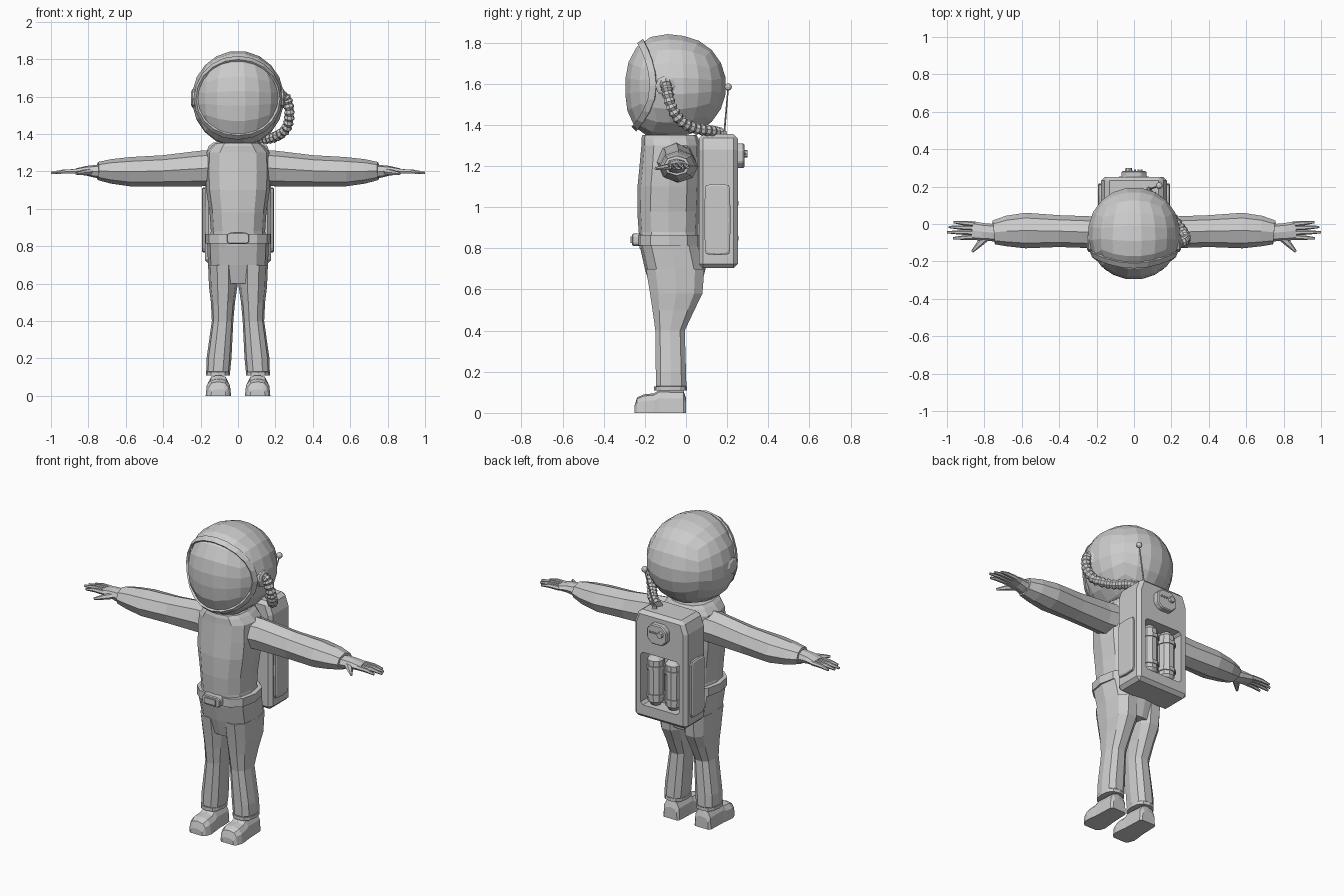
import bpy, bmesh
from math import sin, cos, tan, pi, sqrt
from mathutils import Vector as V

if "Cube" in bpy.data.objects:
    bpy.data.objects.remove(bpy.data.objects["Cube"])


def finish(name, bm, mirror=False):
    bmesh.ops.recalc_face_normals(bm, faces=bm.faces)
    me = bpy.data.meshes.new(name)
    bm.to_mesh(me)
    bm.free()
    ob = bpy.data.objects.new(name, me)
    bpy.context.collection.objects.link(ob)
    if mirror:
        ob.modifiers.new("mirror", 'MIRROR').use_mirror_merge = False
    return ob


def skin(name, rings, mirror=False, closed=False):
    """Bridge a list of point rings with quads; cap the ends unless closed."""
    bm = bmesh.new()
    rs = [[bm.verts.new(p) for p in r] for r in rings]
    n = len(rs[0])
    for a, b in zip(rs, rs[1:] + rs[:1] if closed else rs[1:]):
        for i in range(n):
            bm.faces.new((a[i], a[(i + 1) % n], b[(i + 1) % n], b[i]))
    if not closed:
        bm.faces.new(rs[0])
        bm.faces.new(rs[-1])
    return finish(name, bm, mirror)


def ring(c, u, v, n, p=1.0):
    pts = []
    for i in range(n):
        a = 2 * pi * i / n
        x, y = (abs(f) ** p * (1 if f > 0 else -1) for f in (cos(a), sin(a)))
        pts.append(V(c) + u * x + v * y)
    return pts


def tube(name, stations, n=8, up=(0, 0, 1), mirror=False, p=1.0):
    """Stations are (x, y, z, half width, half height) along a path."""
    pts = [V(s[:3]) for s in stations]
    rings = []
    for i, s in enumerate(stations):
        t = (pts[min(i + 1, len(pts) - 1)] - pts[max(i - 1, 0)]).normalized()
        u = t.cross(V(up)).normalized()
        rings.append(ring(pts[i], u * s[3], u.cross(t) * s[4], n, p))
    return skin(name, rings, mirror)


def column(name, levels, n=12, mirror=False, p=0.8):
    """Levels are (z, x0, x1, y0, y1) cross-sections stacked upward."""
    return skin(name, [ring(((a + b) / 2, (c + d) / 2, z), V(((b - a) / 2, 0, 0)),
                            V((0, (d - c) / 2, 0)), n, p) for z, a, b, c, d in levels], mirror)


def slab(name, outline, y0, y1, bevel=0.0, mirror=False):
    """Extrude an x-z outline from y0 to y1."""
    ob = skin(name, [[V((x, y, z)) for x, z in outline] for y in (y0, y1)], mirror)
    if bevel:
        m = ob.modifiers.new("bevel", 'BEVEL')
        m.width, m.segments = bevel, 1
    return ob


def rect(x0, x1, z0, z1, c=0.0):
    if not c:
        return [(x0, z0), (x1, z0), (x1, z1), (x0, z1)]
    return [(x0 + c, z0), (x1 - c, z0), (x1, z0 + c), (x1, z1 - c),
            (x1 - c, z1), (x0 + c, z1), (x0, z1 - c), (x0, z0 + c)]


# helmet: cube-sphere, pulled out around the visor opening
C = V((0, -0.05, 1.59))


def helmet_point(d, grow=0.0):
    d = d.normalized()
    k = 0.06 if d.z > 0 else 0.10
    return C + d * (0.249 + grow + k * d.z ** 2 * max(0, -d.y))


def rim_y(s):
    return -0.155 - (0.055 if s > 0 else 0.09) * s * s


def ball(name, front):
    bm = bmesh.new()
    bmesh.ops.create_cube(bm, size=2)
    bmesh.ops.subdivide_edges(bm, edges=bm.edges[:], cuts=4, use_grid_fill=True)
    for v in bm.verts:
        v.co = helmet_point(V([tan(c * pi / 4) for c in v.co]))
    gone = []
    for f in bm.faces:
        c = f.calc_center_median()
        s = (c.z - C.z) / max(1e-4, sqrt(c.x ** 2 + (c.z - C.z) ** 2))
        if (c.y < rim_y(s)) != front:
            gone.append(f)
    bmesh.ops.delete(bm, geom=gone, context='FACES')
    return finish(name, bm)


ball("helmet_shell", False)
ball("visor", True)

# visor rim
rim = []
for i in range(20):
    a = 2 * pi * i / 20
    P = V((0.226 * cos(a), rim_y(sin(a)), C.z + 0.208 * sin(a))) - C
    back, front = P + V((0, 0.014, 0)), V((P.x * 0.93, P.y - 0.014, P.z * 0.93))
    rim.append([helmet_point(back, -0.01), helmet_point(back, 0.006),
                helmet_point(front, 0.009), helmet_point(front, -0.01)])
skin("visor_rim", rim, closed=True)

# ear discs
tube("ear_disc", [(0.20, -0.10, 1.59, 0.05, 0.05), (0.243, -0.10, 1.59, 0.05, 0.05),
                  (0.25, -0.10, 1.59, 0.038, 0.038)], mirror=True)

# ribbed air hose on the +x side
path = [V(q) for q in ((0.235, -0.10, 1.60), (0.262, -0.095, 1.585), (0.275, -0.075, 1.50), (0.255, -0.03, 1.425),
                       (0.20, 0.04, 1.385), (0.14, 0.115, 1.372), (0.07, 0.165, 1.36))]
hose = []
for i in range(len(path) - 1):
    a, b, c, d = (path[min(max(i + k, 0), len(path) - 1)] for k in (-1, 0, 1, 2))
    for j in range(6):
        t = j / 6
        q = 0.5 * (2 * b + (c - a) * t + (2 * a - 5 * b + 4 * c - d) * t * t + (3 * b - a - 3 * c + d) * t ** 3)
        r = 0.03 if len(hose) % 2 else 0.022
        hose.append((*q, r, r))
tube("air_hose", hose, up=(1, 0, 1))

# suit body and belt
column("torso", [(0.80, -.16, .16, -.225, .065), (0.88, -.145, .145, -.23, .06), (0.98, -.152, .152, -.237, .065),
                 (1.10, -.17, .17, -.236, .07), (1.20, -.175, .175, -.226, .07), (1.30, -.17, .17, -.217, .068),
                 (1.335, -.14, .14, -.217, .06), (1.352, -.12, .12, -.212, .05)])
column("pelvis", [(0.60, -.15, .15, -.17, .07), (0.70, -.16, .16, -.20, .095), (0.82, -.165, .165, -.227, .07)], p=0.7)
column("belt", [(0.815, -.175, .175, -.24, .075), (0.865, -.175, .175, -.24, .075)])
slab("belt_buckle", rect(-0.06, 0.06, 0.812, 0.872, 0.012), -0.262, -0.22, 0.005)
slab("buckle_plate", rect(-0.035, 0.035, 0.825, 0.858), -0.27, -0.25)

# legs, cuffs and boots
column("leg", [(0.11, .055, .155, -.135, -.01), (0.13, .042, .17, -.15, .005), (0.20, .035, .168, -.15, .003),
               (0.40, .025, .14, -.152, -.003), (0.50, .016, .145, -.167, .045), (0.58, .004, .155, -.18, .085),
               (0.70, .002, .16, -.20, .095)], n=10, mirror=True)
column("boot_cuff", [(0.108, .042, .172, -.155, .005), (0.128, .042, .172, -.155, .005)], mirror=True)
boot = []
for y, w, top in ((0.0, .045, .07), (-.012, .055, .108), (-.13, .06, .112), (-.155, .064, .095),
                  (-.205, .068, .09), (-.238, .056, .075), (-.25, .04, .035)):
    r = ring((0.105, y, 0), V((w, 0, 0)), V((0, 0, top)), 12, 0.65)
    boot.append([V((q.x, q.y, max(0, q.z))) for q in r])
skin("boot", boot, mirror=True)

# arms
tube("arm", [(.12, -.05, 1.22, .10, .095), (.20, -.045, 1.215, .085, .095), (.40, -.038, 1.203, .085, .083),
             (.58, -.035, 1.198, .095, .078), (.68, -.038, 1.20, .082, .065), (.75, -.045, 1.202, .064, .048)],
     mirror=True)

# hands
tube("glove_palm", [(.74, -.045, 1.2, .05, .036), (.765, -.045, 1.2, .046, .034), (.81, -.042, 1.203, .047, .026),
                    (.865, -.035, 1.2, .05, .016)], mirror=True, p=0.85)
for i, (y, x2, y2) in enumerate(((0, .965, .01), (-.022, .99, -.016), (-.046, 1.0, -.044), (-.07, .968, -.076))):
    tube(f"finger_{i + 1}", [(.85, y, 1.2, .014, .014), ((.86 + x2) / 2, (y + y2) / 2, 1.2, .012, .012),
                             (x2, y2, 1.192, .006, .007)], n=6, mirror=True)
tube("thumb", [(.79, -.07, 1.198, .022, .018), (.83, -.11, 1.193, .016, .014), (.865, -.148, 1.188, .007, .007)],
     n=6, mirror=True)

# life-support pack with a tank bay
pack = slab("backpack", [(-.177, .705), (.177, .705), (.177, 1.28), (.15, 1.355), (-.15, 1.355), (-.177, 1.28)],
            0.062, 0.252, 0.02)
cutter = slab("bay_cutter", rect(-0.128, 0.128, 0.785, 1.105, 0.015), 0.165, 0.35)
cutter.hide_render = True
cutter.hide_viewport = True
cut = pack.modifiers.new("bay", 'BOOLEAN')
cut.operation, cut.object, cut.solver = 'DIFFERENCE', cutter, 'EXACT'

# raised side panels
tube("pack_side_panel", [(.165, .153, .94, .063, .173), (.188, .153, .94, .063, .173), (.193, .153, .94, .055, .165)],
     n=12, mirror=True, p=0.2)

# tanks with bands
column("tank", [(0.79, .032, .088, .175, .231), (0.815, .012, .108, .155, .251), (1.065, .012, .108, .155, .251),
                (1.09, .032, .088, .175, .231), (1.10, .045, .075, .19, .22)], n=10, mirror=True, p=1)
for i, z in enumerate((0.85, 1.02)):
    column(f"tank_band_{i + 1}", [(z - .011, .006, .114, .149, .257), (z + .011, .006, .114, .149, .257)],
           n=10, mirror=True, p=1)

# control box, dial and buttons
slab("control_box", rect(-0.066, 0.066, 1.19, 1.31, 0.03), 0.24, 0.284, 0.006)
tube("dial", [(-0.028, 0.28, 1.26, .02, .02), (-0.028, 0.299, 1.26, .017, .017)], n=8)
for i in range(3):
    x = 0.005 + 0.018 * i
    tube(f"button_{i + 1}", [(x, 0.28, 1.262, .006, .006), (x, 0.292, 1.262, .005, .005)], n=6)

# antenna
tube("antenna_base", [(.08, .185, 1.345, .016, .016), (.083, .186, 1.37, .010, .010)], up=(0, 1, 0))
tube("antenna_rod", [(.08, .185, 1.35, .005, .005), (.135, .205, 1.58, .004, .004)], n=6, up=(0, 1, 0))
bm = bmesh.new()
bmesh.ops.create_uvsphere(bm, u_segments=10, v_segments=6, radius=0.018)
bmesh.ops.translate(bm, verts=bm.verts, vec=(.135, .205, 1.585))
finish("antenna_tip", bm)
